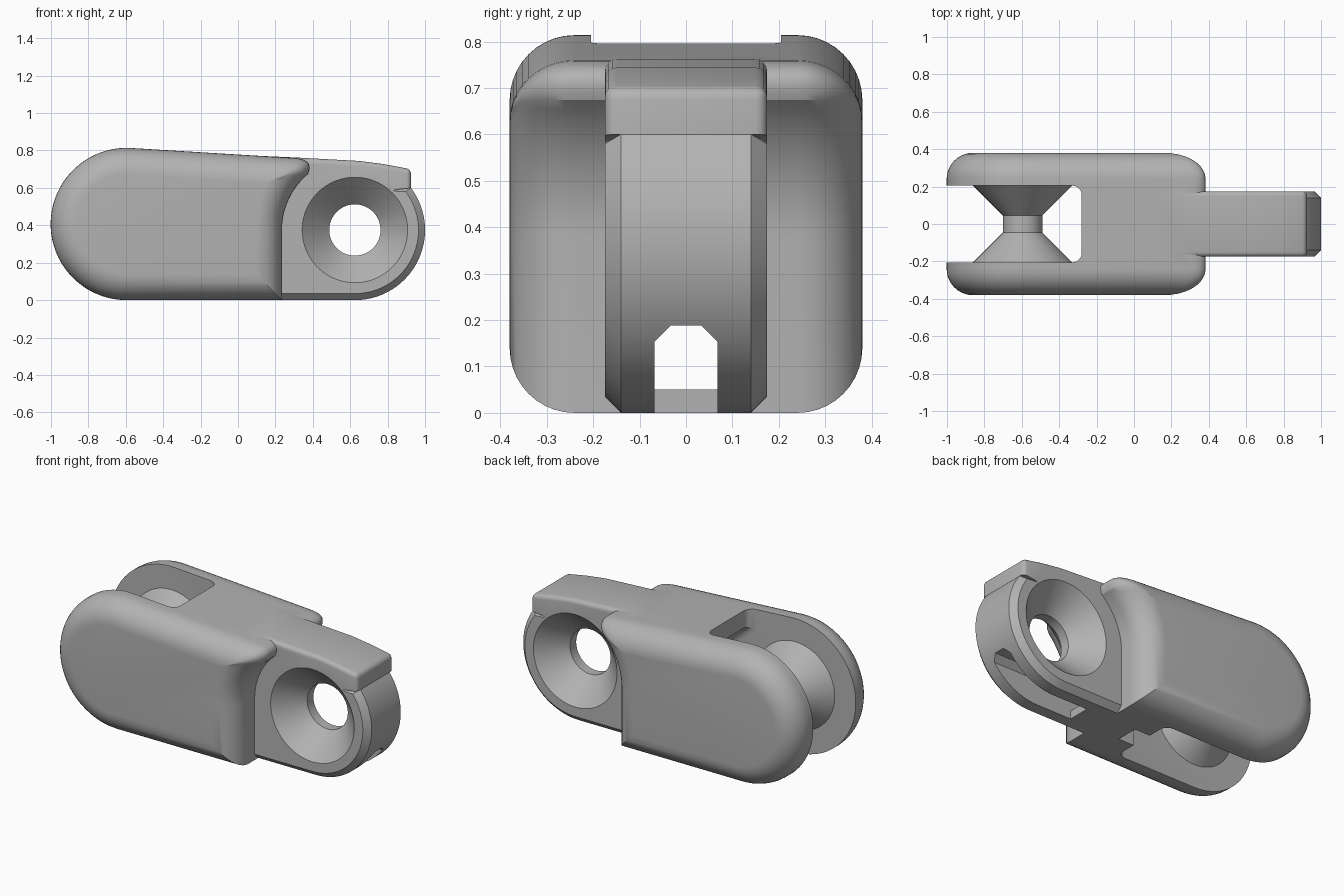
import bpy, bmesh
from math import sin, cos, tan, pi, radians

if "Cube" in bpy.data.objects:
    bpy.data.objects.remove(bpy.data.objects["Cube"])

grey = bpy.data.materials.new("plain_grey")
grey.use_nodes = True
grey.diffuse_color = (0.45, 0.45, 0.45, 1)
grey.node_tree.nodes["Principled BSDF"].inputs["Base Color"].default_value = grey.diffuse_color

HALF, ROUND = 0.38, 0.14       # body half width and edge rounding
END = (-0.595, 0.407)          # pin axis
EYE = (0.625, 0.375)           # eye axis
TONGUE = 0.175                 # tongue half width
SLOT = 0.205                   # slot half width


def finish(name, bm):
    bmesh.ops.recalc_face_normals(bm, faces=bm.faces)
    mesh = bpy.data.meshes.new(name)
    bm.to_mesh(mesh)
    bm.free()
    mesh.materials.append(grey)
    obj = bpy.data.objects.new(name, mesh)
    bpy.context.collection.objects.link(obj)
    return obj


def loft(rings):
    """Skin a list of equal-length rings and cap both ends."""
    bm = bmesh.new()
    rows = [[bm.verts.new(p) for p in ring] for ring in rings]
    n = len(rows[0])
    for a, b in zip(rows, rows[1:]):
        for i in range(n):
            j = (i + 1) % n
            bm.faces.new((a[i], a[j], b[j], b[i]))
    bm.faces.new(rows[0])
    bm.faces.new(rows[-1])
    bmesh.ops.recalc_face_normals(bm, faces=bm.faces)
    return bm


def across(outline, y):
    return [(x, y, z) for x, z in outline]


def lathe(name, profile, centre, steps=96):
    """Turn (radius, y) pairs about an axis along y."""
    return finish(name, loft([[(centre[0] + r * cos(2 * pi * i / steps), y,
                                centre[1] + r * sin(2 * pi * i / steps))
                               for i in range(steps)] for r, y in profile]))


def combine(target, tool, operation):
    mod = target.modifiers.new(operation.lower(), "BOOLEAN")
    mod.operation, mod.object, mod.solver = operation, tool, "EXACT"
    bpy.context.view_layer.objects.active = target
    bpy.ops.object.modifier_apply(modifier=mod.name)
    bpy.data.objects.remove(tool)


def body_outline(d):
    """Body side outline, shrunk inwards by d."""
    slope = radians(3.5)
    r = 0.407 - d
    pts = []
    for i in range(41):                                  # round end
        a = 1.5 * pi + (pi / 2 - slope - 1.5 * pi) * i / 40
        pts.append((END[0] + r * cos(a), END[1] + r * sin(a)))
    tx, tz = pts[-1]
    top = lambda x: tz - (x - tx) * tan(slope)
    arc = []
    for i in range(13):                                  # hollow around the eye
        a = pi - radians(50 - 20 * d / 0.13) * (1 - i / 12)
        arc.append((EYE[0] + (0.39 + d) * cos(a), EYE[1] + (0.39 + d) * sin(a)))
    p0 = (0.30 - 1.2 * d, top(0.30 - 1.2 * d))
    p1 = (0.41 - 1.7 * d, top(0.41 - 1.7 * d))
    for i in range(10):                                  # rounded top corner
        t = i / 10
        pts.append(tuple((1 - t) ** 2 * p0[k] + 2 * t * (1 - t) * p1[k] + t * t * arc[0][k]
                         for k in (0, 1)))
    return pts + arc + [(0.235 - d, d)]


# Body with rounded sides
side = []
for i in range(11):
    a = pi / 2 * i / 10
    side.append((ROUND * (1 - cos(a)), HALF - ROUND + ROUND * sin(a)))
layers = [(d, -y) for d, y in reversed(side)] + side
link = finish("link_body", loft([across(body_outline(d), y) for d, y in layers]))

# Slot at the round end, undercut below its lip
slot_shape = [(-1.2, -0.2), (-0.05, -0.2), (-0.06, 0.3), (-0.11, 0.48),
              (-0.17, 0.6), (-0.28, 0.69), (-0.28, 1), (-1.2, 1)]
bm = loft([across(slot_shape, y) for y in (-SLOT, SLOT)])
corners = [e for e in bm.edges if abs(e.verts[0].co.y - e.verts[1].co.y) < 0.01
           and all(v.co.x > -0.5 for v in e.verts)]
bmesh.ops.bevel(bm, geom=corners, offset=0.05, segments=6, profile=0.5, affect="EDGES")
combine(link, finish("slot_cutter", bm), "DIFFERENCE")


# Tongue: chamfered round end
def tongue_outline(d):
    r = 0.375 - d
    arc = [(EYE[0] + r * cos(a), EYE[1] + r * sin(a))
           for a in (-pi / 2 + radians(127) * i / 48 for i in range(49))]
    return [(0.1, d)] + arc + [(0.1, 0.62)]


C = 0.035
chamfer = [(C, -TONGUE), (0, C - TONGUE), (0, TONGUE - C), (C, TONGUE)]
tongue = finish("tongue", loft([across(tongue_outline(d), y) for d, y in chamfer]))

# Tongue: stop block along the top
block = [(0.1, 0.45), (0.1, 0.772), (0.32, 0.762), (0.65, 0.744), (0.78, 0.727),
         (0.925, 0.70), (0.925, 0.60), (0.84, 0.59), (0.6, 0.45)]
bm = loft([across(block, y) for y in (-TONGUE, TONGUE)])
soft = [e for e in bm.edges if all(v.co.z > 0.595 for v in e.verts)
        and (abs(e.verts[0].co.y - e.verts[1].co.y) < 0.01 or e.verts[0].co.x > 0.9)
        and not all(v.co.z < 0.61 for v in e.verts)]
bmesh.ops.bevel(bm, geom=soft, offset=0.025, segments=4, profile=0.5, affect="EDGES")
combine(tongue, finish("stop_block", bm), "UNION")
combine(link, tongue, "UNION")

# Countersunk eye
eye = lathe("eye_cutter", [(0.317, -0.21), (0.137, -0.03), (0.137, 0.03), (0.317, 0.21)], EYE)
combine(link, eye, "DIFFERENCE")


# Lengthwise passage, open underneath on either side of a small bridge
def channel(outline, x0, x1):
    cutter = finish("passage_cutter", loft([[(x, y, z) for y, z in outline] for x in (x0, x1)]))
    combine(link, cutter, "DIFFERENCE")


W = 0.068
roof = [(W, 0.153), (W - C, 0.188), (C - W, 0.188), (-W, 0.153)]
channel([(-W, 0.05), (W, 0.05)] + roof, -0.3, 0.5)
channel([(-W, -0.1), (W, -0.1)] + roof, 0.39, 1.1)
channel([(-W, -0.1), (W, -0.1)] + roof, -0.3, 0.05)

# Double cone pin in the slot
pin = lathe("pin", [(0.275, -0.215), (0.105, -0.045), (0.105, 0.045), (0.275, 0.215)], END)
combine(link, pin, "UNION")

bpy.ops.object.select_all(action="DESELECT")
link.select_set(True)
bpy.context.view_layer.objects.active = link
bpy.ops.object.shade_smooth_by_angle(angle=radians(25))
